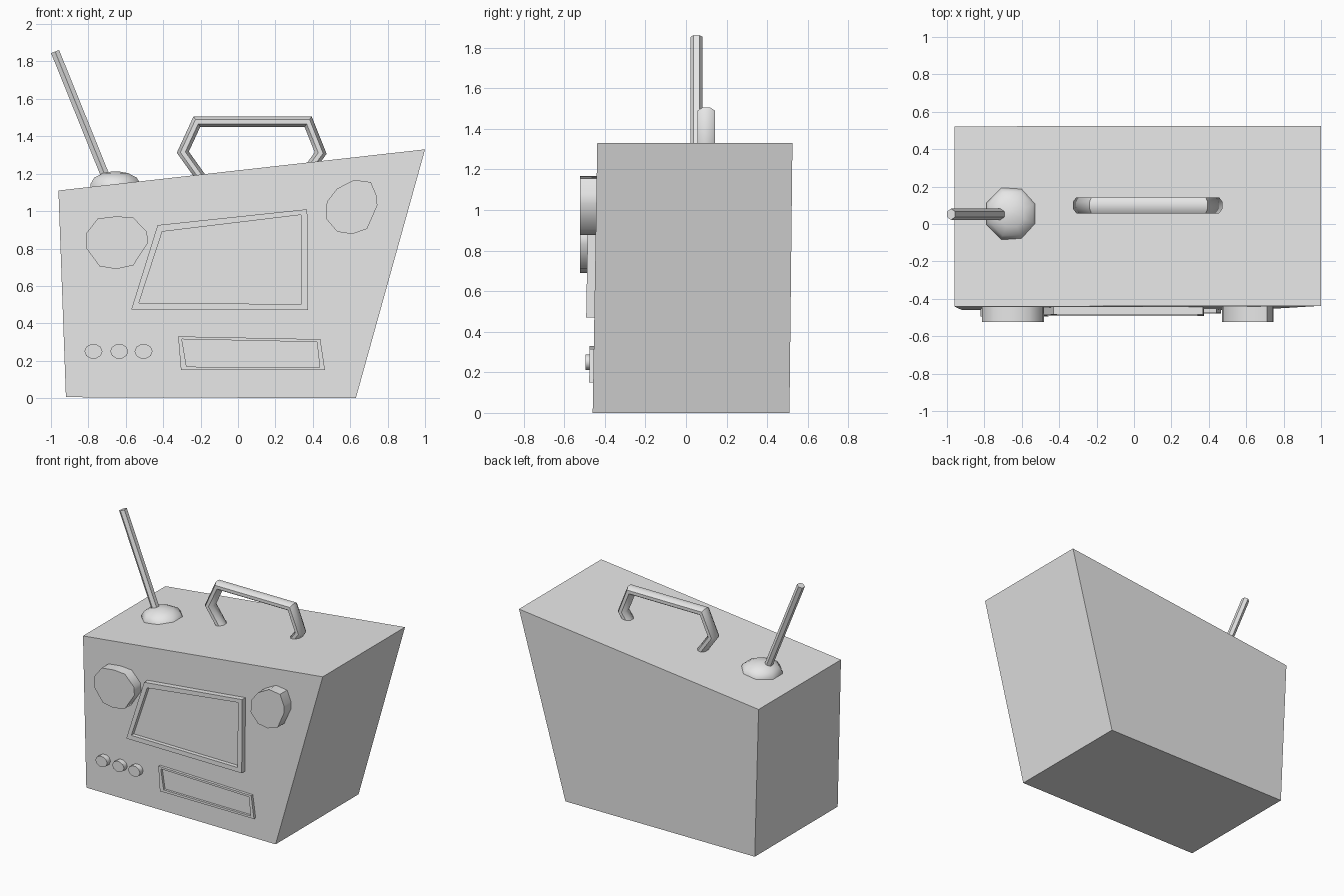
import bpy, bmesh, math
from mathutils import Vector, Matrix

cube = bpy.data.objects.get("Cube")
if cube:
    bpy.data.objects.remove(cube, do_unlink=True)

grey = bpy.data.materials.new("plain grey")
grey.use_nodes = True
grey.diffuse_color = (0.8, 0.8, 0.8, 1)
grey.node_tree.nodes["Principled BSDF"].inputs["Base Color"].default_value = (0.8, 0.8, 0.8, 1)


def front_y(z):
    """Depth of the slightly leaning front panel at a height."""
    return -0.46 + 0.017 * z


def loft(name, loops, smooth=0):
    """Skin a run of equal point loops and cap both ends."""
    bm = bmesh.new()
    rings = [[bm.verts.new(p) for p in loop] for loop in loops]
    for a, b in zip(rings, rings[1:]):
        for i in range(len(a)):
            j = (i + 1) % len(a)
            bm.faces.new((a[i], a[j], b[j], b[i]))
    bm.faces.new(rings[0][::-1])
    bm.faces.new(rings[-1])
    bmesh.ops.recalc_face_normals(bm, faces=bm.faces)
    mesh = bpy.data.meshes.new(name)
    bm.to_mesh(mesh)
    bm.free()
    obj = bpy.data.objects.new(name, mesh)
    bpy.context.collection.objects.link(obj)
    mesh.materials.append(grey)
    if smooth:
        bpy.ops.object.select_all(action='DESELECT')
        obj.select_set(True)
        bpy.context.view_layer.objects.active = obj
        bpy.ops.object.shade_smooth_by_angle(angle=math.radians(smooth))
    return obj


def on_panel(outline, lift):
    return [(x, front_y(z) - lift, z) for x, z in outline]


def raised_frame(name, outer, inner, lift, floor):
    """Bezel standing off the panel, with a recessed plate inside it."""
    loft(name, [on_panel(outer, -0.02), on_panel(outer, lift),
                on_panel(inner, lift), on_panel(inner, floor)])


def knob(name, outline, y):
    loft(name, [[(x, -0.4, z) for x, z in outline],
                [(x, y, z) for x, z in outline]], smooth=50)


def oval(cx, cz, rx, rz, n):
    return [(cx + rx * math.cos(math.tau * i / n), cz + rz * math.sin(math.tau * i / n))
            for i in range(n)]


def tube(name, path, y, half_wide, half_thick, sides, smooth):
    """Mitred tube along a path in the x-z plane."""
    pts = [Vector((x, y, z)) for x, z in path]
    loops = []
    for i, p in enumerate(pts):
        d_in = (p - pts[i - 1]).normalized() if i else (pts[1] - p).normalized()
        d_out = (pts[i + 1] - p).normalized() if i < len(pts) - 1 else d_in
        tangent = (d_in + d_out).normalized()
        side = Vector((-tangent.z, 0, tangent.x)) / max(0.5, tangent.dot(d_in))
        loop = []
        for k in range(sides):
            a = math.tau * (k + 0.5) / sides
            scale = 1 / math.cos(math.pi / sides)
            loop.append(p + side * half_thick * scale * math.cos(a)
                        + Vector((0, half_wide * scale * math.sin(a), 0)))
        loops.append(loop)
    return loft(name, loops, smooth)


# Slanted case
profile = [(-0.92, 0.005), (0.63, 0), (1.0, 1.33), (-0.96, 1.11)]
loft("case", [on_panel(profile, 0),
              [(x, 0.51 + 0.011 * z, z) for x, z in profile]])

# Screen bezel and cassette slot
raised_frame("screen_bezel",
             [(-0.57, 0.475), (0.375, 0.47), (0.37, 1.01), (-0.43, 0.925)],
             [(-0.53, 0.508), (0.34, 0.503), (0.338, 0.98), (-0.405, 0.89)], 0.04, 0.01)
raised_frame("cassette_slot",
             [(-0.305, 0.15), (0.465, 0.15), (0.44, 0.315), (-0.32, 0.33)],
             [(-0.275, 0.168), (0.437, 0.165), (0.422, 0.3), (-0.3, 0.315)], 0.02, 0.003)

# Large uneven knobs
knob("right_dial", [(-0.81, 0.80), (-0.74, 0.705), (-0.65, 0.69), (-0.56, 0.71),
                    (-0.482, 0.83), (-0.487, 0.89), (-0.56, 0.965), (-0.65, 0.972),
                    (-0.75, 0.96), (-0.812, 0.88)], -0.523)
knob("left_dial", [(0.53, 0.89), (0.61, 0.877), (0.69, 0.905), (0.745, 1.03),
                   (0.742, 1.08), (0.71, 1.155), (0.62, 1.167), (0.53, 1.12),
                   (0.475, 1.05), (0.47, 0.96)], -0.523)

# Row of small buttons
for i, x in enumerate((-0.773, -0.635, -0.505)):
    knob(f"button_{i + 1}", oval(x, 0.25, 0.048, 0.04, 10), -0.495)

# Carrying handle
tube("handle", [(-0.17, 1.14), (-0.295, 1.315), (-0.22, 1.478), (0.375, 1.478),
                (0.442, 1.31), (0.34, 1.17)], 0.1, 0.043, 0.028, 8, 50)

# Aerial base: low eight-sided dome
dome = []
for radius, z in ((1, 1.08), (1, 1.142), (0.85, 1.178), (0.5, 1.203), (0.12, 1.212)):
    dome.append([(-0.655 + 0.146 * radius * math.cos(math.tau * (k + 0.5) / 8),
                  0.055 + 0.148 * radius * math.sin(math.tau * (k + 0.5) / 8), z)
                 for k in range(8)])
loft("aerial_base", dome, smooth=60)

# Aerial rod
tube("aerial_rod", [(-0.69, 1.14), (-0.978, 1.853)], 0.052, 0.026, 0.023, 6, 0)
